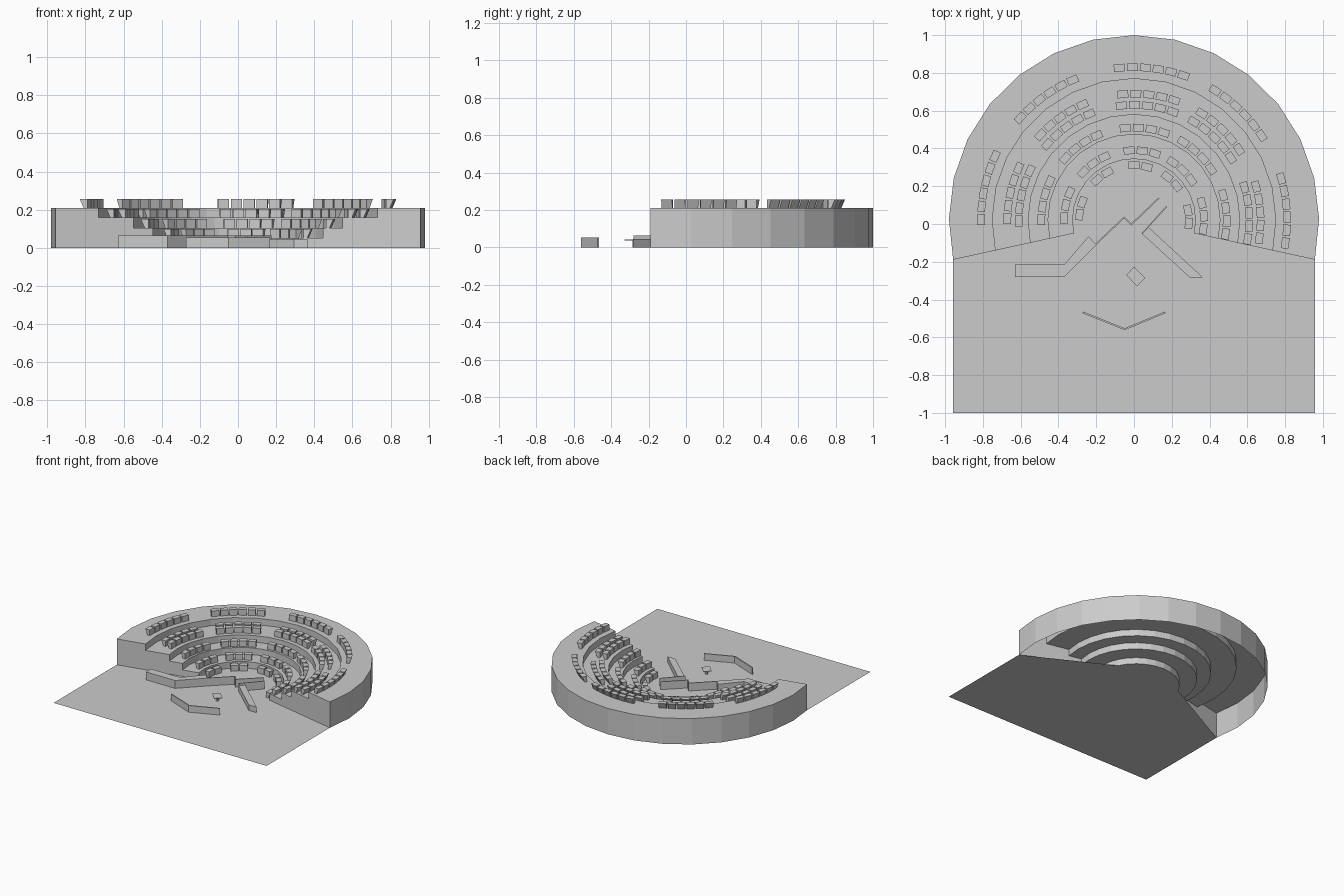
import bpy, bmesh
from math import sin, cos, radians, degrees

if "Cube" in bpy.data.objects:
    bpy.data.objects.remove(bpy.data.objects["Cube"])

CY = 0.02          # centre of the seating arcs on y
A0, SEG = -12.3, 16
R_OUT = 0.98
STEPS = [(0.325, 0.052), (0.455, 0.105), (0.56, 0.158), (0.75, 0.21)]  # riser radius, tread height


def polar(r, a, z):
    a = radians(a)
    return (r * cos(a), CY + r * sin(a), z)


def finish(name, bm, recalc=True):
    if recalc:
        bmesh.ops.recalc_face_normals(bm, faces=bm.faces)
    me = bpy.data.meshes.new(name)
    bm.to_mesh(me)
    bm.free()
    ob = bpy.data.objects.new(name, me)
    bpy.context.collection.objects.link(ob)
    return ob


def prism(bm, pts, z0, z1):
    """Closed prism from a plan outline."""
    lo = [bm.verts.new((x, y, z0)) for x, y in pts]
    hi = [bm.verts.new((x, y, z1)) for x, y in pts]
    bm.faces.new(lo[::-1])
    bm.faces.new(hi)
    n = len(pts)
    for i in range(n):
        j = (i + 1) % n
        bm.faces.new((lo[i], lo[j], hi[j], hi[i]))


# stepped tiers: open-bottomed shell swept around the arc
bm = bmesh.new()
profile = [(STEPS[0][0], 0)]
for i, (r, z) in enumerate(STEPS):
    nxt = STEPS[i + 1][0] if i + 1 < len(STEPS) else R_OUT
    profile += [(r, z), (nxt, z)]
profile.append((R_OUT, 0))
span = 180 - 2 * A0
rings = [[bm.verts.new(polar(r, A0 + span * i / SEG, z)) for r, z in profile]
         for i in range(SEG + 1)]
for a, b in zip(rings, rings[1:]):
    for k in range(len(profile) - 1):
        bm.faces.new((a[k], a[k + 1], b[k + 1], b[k]))
bm.faces.new(rings[0])
bm.faces.new(rings[-1][::-1])
finish("stepped_tiers", bm)

# flat floor reaching into the bowl
bm = bmesh.new()
ex, ey, _ = polar(R_OUT, A0, 0)
outline = [(-ex, -1, 0), (ex, -1, 0), (ex, ey, 0)]
outline += [polar(STEPS[0][0], A0 + span * i / SEG, 0) for i in range(SEG + 1)]
outline += [(-ex, ey, 0)]
face = bm.faces.new([bm.verts.new(p) for p in outline])
bmesh.ops.triangulate(bm, faces=[face])
finish("floor", bm)

# seat rows: wedge blocks in five groups per row
GROUPS = [3.6, 45.8, 83.3, 125.8, 167.5]
ROWS = [(0.29, 0.0, 2), (0.37, 0.052, 3), (0.49, 0.105, 4),
        (0.61, 0.158, 5), (0.67, 0.158, 5), (0.81, 0.21, 6)]
PITCH, HALF_W, SEAT_H = 0.069, 0.029, 0.046


def seat(bm, r, ang, z):
    c, s = cos(radians(ang)), sin(radians(ang))
    section = [(-0.02, 0), (0.0, 0), (0.02, SEAT_H), (-0.02, SEAT_H)]
    sides = []
    for t in (-HALF_W, HALF_W):
        sides.append([bm.verts.new(((r + d) * c - t * s, CY + (r + d) * s + t * c, z + h))
                      for d, h in section])
    a, b = sides
    bm.faces.new(a)
    bm.faces.new(b[::-1])
    for i in range(4):
        j = (i + 1) % 4
        bm.faces.new((a[i], b[i], b[j], a[j]))


for n, (r, z, count) in enumerate(ROWS):
    bm = bmesh.new()
    for g in GROUPS:
        for k in range(count):
            seat(bm, r, g + (k - (count - 1) / 2) * degrees(PITCH / r), z)
    finish(f"seat_row_{n + 1}", bm)

# left counter with its thin bent partition
bm = bmesh.new()
prism(bm, [(-0.63, -0.28), (-0.37, -0.28), (-0.20, -0.11), (-0.24, -0.065),
           (-0.37, -0.215), (-0.63, -0.215)], 0, 0.064)
finish("left_counter", bm)
bm = bmesh.new()
prism(bm, [(-0.20, -0.11), (-0.052, 0.03), (-0.015, -0.008), (0.135, 0.135),
           (0.13, 0.14), (-0.015, 0.002), (-0.052, 0.04), (-0.205, -0.105)], 0, 0.064)
finish("left_partition", bm)

# right counter and partition
bm = bmesh.new()
prism(bm, [(0.04, -0.05), (0.295, -0.283), (0.365, -0.283), (0.075, -0.015)], 0, 0.046)
finish("right_counter", bm)
bm = bmesh.new()
prism(bm, [(0.04, -0.05), (0.047, -0.05), (0.175, 0.09), (0.17, 0.095)], 0, 0.064)
finish("right_partition", bm)

# small turned table on a thin post
bm = bmesh.new()
prism(bm, [(0.0, -0.225), (-0.04, -0.27), (0.015, -0.33), (0.06, -0.285)], 0.037, 0.041)
prism(bm, [(0.003, -0.285), (0.017, -0.285), (0.017, -0.271), (0.003, -0.271)], 0, 0.037)
finish("table", bm)

# bent screen at the front
bm = bmesh.new()
prism(bm, [(-0.273, -0.472), (-0.05, -0.562), (0.167, -0.472),
           (0.163, -0.464), (-0.05, -0.552), (-0.269, -0.464)], 0, 0.054)
finish("front_screen", bm)
